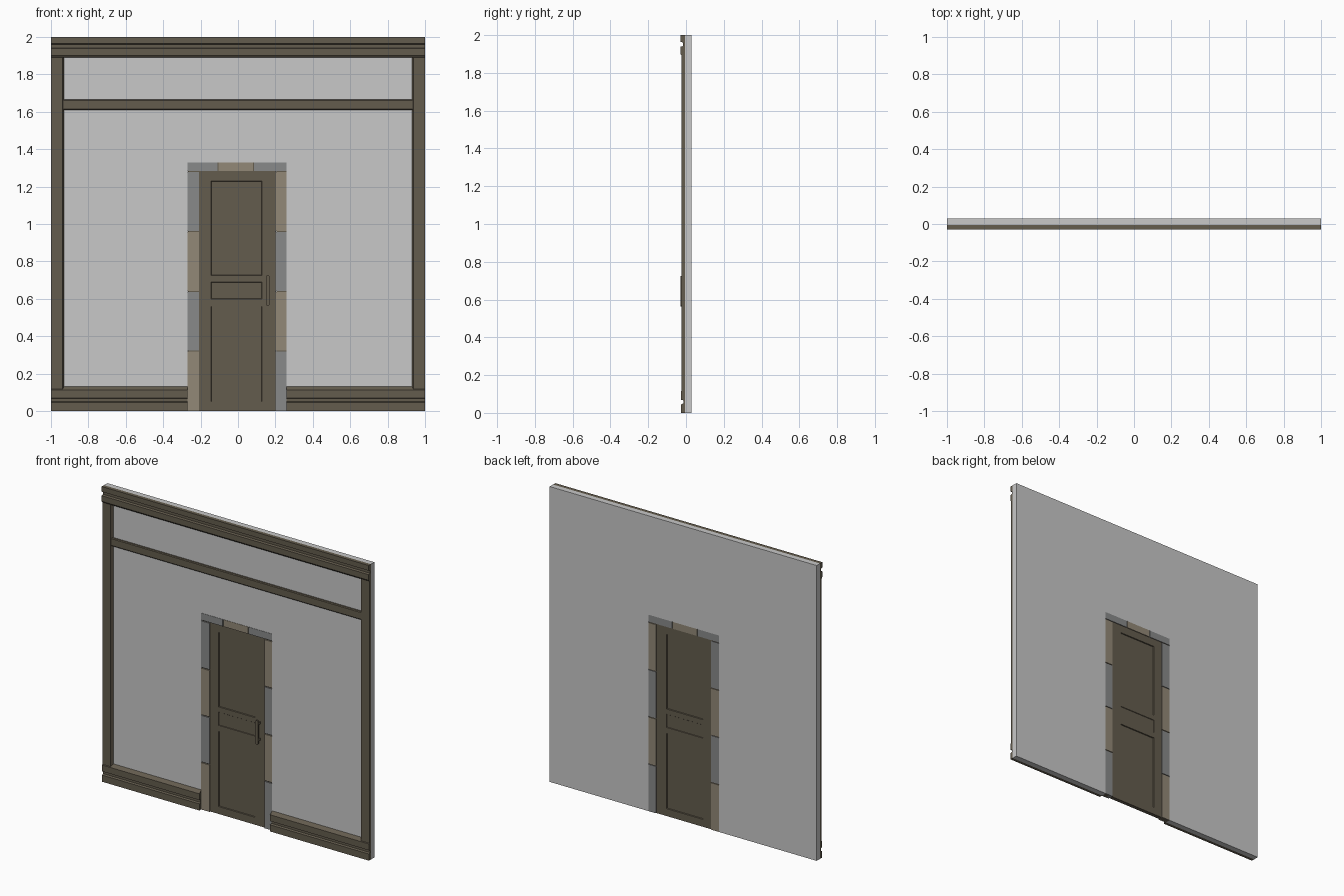
import bpy, bmesh, math

if "Cube" in bpy.data.objects:
    bpy.data.objects.remove(bpy.data.objects["Cube"])


def mat(name, rgb):
    m = bpy.data.materials.new(name)
    m.diffuse_color = (*rgb, 1)
    m.use_nodes = True
    m.node_tree.nodes["Principled BSDF"].inputs["Base Color"].default_value = m.diffuse_color
    return m


PLASTER = mat("plaster_grey", (0.58, 0.58, 0.58))
WOOD = mat("dark_wood", (0.127, 0.107, 0.075))
GREY = mat("grey_stone", (0.25, 0.255, 0.255))
TAN = mat("tan_stone", (0.29, 0.25, 0.185))


def finish(name, bm, material):
    bmesh.ops.recalc_face_normals(bm, faces=bm.faces)
    me = bpy.data.meshes.new(name)
    bm.to_mesh(me)
    bm.free()
    me.materials.append(material)
    ob = bpy.data.objects.new(name, me)
    bpy.context.collection.objects.link(ob)
    return ob


def extrude(name, points, offset, material):
    """Extrude a planar outline by an offset vector."""
    bm = bmesh.new()
    f = bm.faces.new([bm.verts.new(p) for p in points])
    r = bmesh.ops.extrude_face_region(bm, geom=[f])
    vs = [v for v in r["geom"] if isinstance(v, bmesh.types.BMVert)]
    bmesh.ops.translate(bm, verts=vs, vec=offset)
    return finish(name, bm, material)


def box(name, x0, x1, y0, y1, z0, z1, material):
    return extrude(name, [(x0, y0, z0), (x1, y0, z0), (x1, y0, z1), (x0, y0, z1)],
                   (0, y1 - y0, 0), material)


def moulding(name, x0, x1, profile):
    return extrude(name, [(x0, y, z) for y, z in profile], (x1 - x0, 0, 0), WOOD)


WF, WB = -0.006, 0.03          # wall front and back
L, R, TOP = -0.27, 0.26, 1.33  # stone surround outline
DL, DR, DT = -0.208, 0.204, 1.28

# wall with the doorway left open
extrude("wall", [(x, WF, z) for x, z in
                 [(-1, 0), (L, 0), (L, TOP), (R, TOP), (R, 0), (1, 0), (1, 2), (-1, 2)]],
        (0, WB - WF, 0), PLASTER)

# crown and base mouldings: two bands with a groove between
moulding("crown", -1, 1, [(WF, 2), (-0.03, 2), (-0.03, 1.965), (-0.015, 1.96), (-0.015, 1.942),
                          (-0.03, 1.938), (-0.03, 1.9), (-0.022, 1.89), (WF, 1.89)])
base = [(WF, 0), (-0.027, 0), (-0.027, 0.045), (-0.014, 0.05), (-0.014, 0.066),
        (-0.027, 0.07), (-0.027, 0.113), (WF, 0.132)]
moulding("base_left", -1, L, base)
moulding("base_right", R, 1, base)

# picture rail with slightly chamfered edges
moulding("picture_rail", -0.94, 0.94, [(WF, 1.61), (-0.016, 1.61), (-0.02, 1.615),
                                       (-0.02, 1.66), (-0.016, 1.665), (WF, 1.665)])

# corner posts, inner edge chamfered
for s, side in ((-1, "left"), (1, "right")):
    extrude("post_" + side, [(s * x, y, 0.07) for x, y in
                             [(1, WF), (1, -0.023), (0.938, -0.023), (0.93, WF)]],
            (0, 0, 1.83), WOOD)

# stone surround, alternating colours, through the whole wall
G = 0.003
for i in range(4):
    z0, z1 = i * 0.32 + (G if i else 0), (i + 1) * 0.32 - G
    box(f"left_stone_{i}", L, DL, WF - 0.002, WB, z0, z1, (TAN, GREY)[i % 2])
    box(f"right_stone_{i}", DR, R, WF - 0.002, WB, z0, z1, (GREY, TAN)[i % 2])
xs = [L, -0.106, 0.082, R]
for i in range(3):
    box(f"lintel_stone_{i}", xs[i] + (G if i else 0), xs[i + 1] - (G if i < 2 else 0),
        WF - 0.002, WB, DT + G, TOP, (GREY, TAN)[i % 2])

# dark joints behind the stone gaps
box("left_joint", L + 0.002, DL - 0.001, 0, 0.025, 0, DT, WOOD)
box("right_joint", DR + 0.001, R - 0.002, 0, 0.025, 0, DT, WOOD)
box("top_joint", L + 0.002, R - 0.002, 0, 0.025, DT, TOP - 0.002, WOOD)

# door slab: grid of faces, panels inset and sunk on both sides
bm = bmesh.new()
gx = [DL, -0.145, 0.128, DR]
gz = [0, 0.05, 0.56, 0.60, 0.69, 0.725, 1.23, DT]
grid = [[bm.verts.new((x, 0, z)) for x in gx] for z in gz]
for j in range(len(gz) - 1):
    for i in range(3):
        bm.faces.new((grid[j][i], grid[j][i + 1], grid[j + 1][i + 1], grid[j + 1][i]))
r = bmesh.ops.extrude_face_region(bm, geom=bm.faces[:], use_keep_orig=True)
bmesh.ops.translate(bm, vec=(0, 0.025, 0),
                    verts=[v for v in r["geom"] if isinstance(v, bmesh.types.BMVert)])
bmesh.ops.recalc_face_normals(bm, faces=bm.faces)
bm.normal_update()
for k, (z0, z1) in enumerate(((0.05, 0.56), (0.60, 0.69), (0.725, 1.23))):
    fs = [f for f in bm.faces if abs(f.normal.y) > 0.9
          and -0.14 < f.calc_center_median().x < 0.12
          and z0 < f.calc_center_median().z < z1]
    bmesh.ops.inset_individual(bm, faces=fs, thickness=0.003,
                               depth=-0.003 if k == 1 else -0.006)
finish("door", bm, WOOD)

# pull handle: rounded bar on two stand-offs
cx, rad = 0.16, 0.011
pts = []
for cz, a0 in ((0.715, 0), (0.574, math.pi)):
    pts += [(cx + rad * math.cos(a0 + math.pi * t / 6), -0.03,
             cz + rad * math.sin(a0 + math.pi * t / 6)) for t in range(7)]
extrude("handle_bar", pts, (0, 0.011, 0), WOOD)
for n, z in (("top", 0.70), ("bottom", 0.59)):
    box("handle_mount_" + n, cx - 0.007, cx + 0.007, -0.02, 0.001, z - 0.008, z + 0.008, WOOD)
